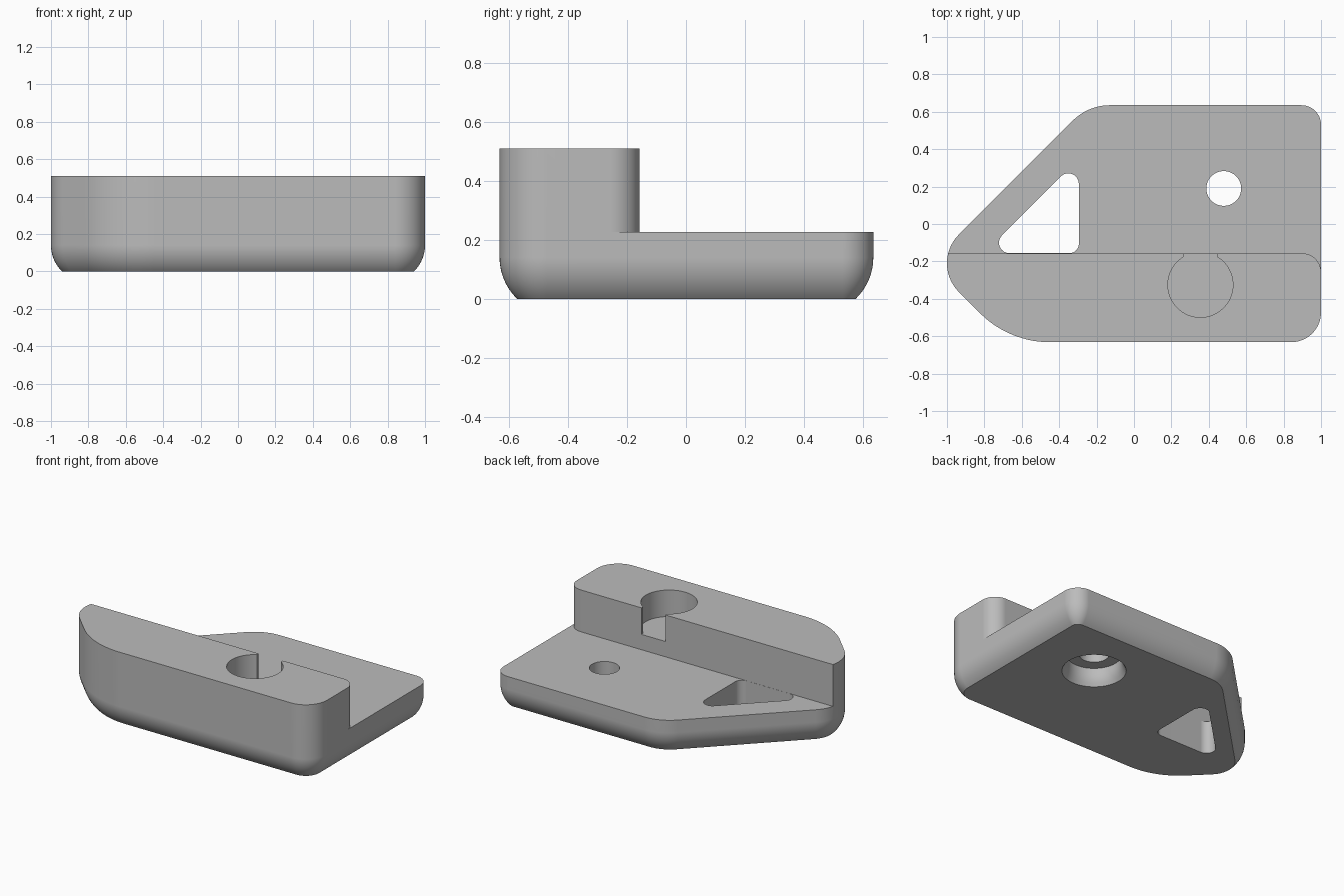
import bpy, bmesh, math
from mathutils import Vector

if "Cube" in bpy.data.objects:
    bpy.data.objects.remove(bpy.data.objects["Cube"])

STEP_Y, STEP_Z, TOP_Z = -0.157, 0.226, 0.51


def rounded(corners, inset=0.0, seg=14):
    """Counter-clockwise polygon of (x, y, radius), offset inwards, corners filleted."""
    pts = []
    n = len(corners)
    for i, (x, y, r) in enumerate(corners):
        p = Vector((x, y))
        a = (Vector(corners[i - 1][:2]) - p).normalized()
        b = (Vector(corners[(i + 1) % n][:2]) - p).normalized()
        if r == 0:
            pts.append(p)
            continue
        half = a.angle(b) / 2
        centre = p + (a + b).normalized() * (r / math.sin(half))
        start = Vector((a.y, -a.x))          # outward normal of the incoming edge
        if start.dot(centre - p) > 0:
            start = -start
        turn = math.pi - 2 * half
        a0 = math.atan2(start.y, start.x)
        for k in range(seg + 1):
            t = a0 + turn * k / seg
            pts.append(centre + Vector((math.cos(t), math.sin(t))) * (r - inset))
    return pts


def loft(name, rings):
    """Closed solid through rings given as (points, z)."""
    bm = bmesh.new()
    loops = [[bm.verts.new((p[0], p[1], z)) for p in pts] for pts, z in rings]
    n = len(loops[0])
    for lo, hi in zip(loops, loops[1:]):
        for i in range(n):
            j = (i + 1) % n
            bm.faces.new((lo[i], lo[j], hi[j], hi[i]))
    bm.faces.new(loops[0][::-1])
    bm.faces.new(loops[-1])
    bmesh.ops.recalc_face_normals(bm, faces=bm.faces)
    mesh = bpy.data.meshes.new(name)
    bm.to_mesh(mesh)
    bm.free()
    obj = bpy.data.objects.new(name, mesh)
    bpy.context.collection.objects.link(obj)
    return obj


def circle(cx, cy, r, n=64):
    return [(cx + r * math.cos(2 * math.pi * i / n),
             cy + r * math.sin(2 * math.pi * i / n)) for i in range(n)]


def cut(body, cutter):
    cutter.hide_render = True
    mod = body.modifiers.new("cut", 'BOOLEAN')
    mod.operation, mod.solver, mod.object = 'DIFFERENCE', 'EXACT', cutter
    bpy.context.view_layer.objects.active = body
    bpy.ops.object.modifier_apply(modifier=mod.name)
    bpy.data.objects.remove(cutter)


# Body: outline with a partial round along the lower edge
outline = [(1, -0.632, 0.16), (1, 0.635, 0.105), (-0.245, 0.635, 0.28),
           (-1.09, -0.21, 0.217), (-0.668, -0.632, 0.53)]
round_r, round_angle = 0.195, math.radians(46)
rings = []
for k in range(11):
    t = round_angle * (1 - k / 10)
    z = round_r * (math.sin(round_angle) - math.sin(t))
    rings.append((rounded(outline, round_r * (1 - math.cos(t))), z))
rings.append((rounded(outline), TOP_Z))
body = loft("stepped_block", rings)

# Step: removes the upper rear, leaving a rounded end on the raised part
step = [(-1.3, STEP_Y)]
for k in range(15):
    t = math.pi / 2 * (1 - k / 14)
    step.append((0.9 + 0.1 * math.cos(t), STEP_Y - 0.1 + 0.1 * math.sin(t)))
step += [(1.3, STEP_Y - 0.1), (1.3, 1), (-1.3, 1)]
cut(body, loft("step_cutter", [(step, STEP_Z), (step, 0.8)]))

# Triangular window
window = rounded([(-0.295, STEP_Y + 0.001, 0.05), (-0.295, 0.35, 0.056),
                  (-0.801, STEP_Y + 0.001, 0.056)])
cut(body, loft("window_cutter", [(window, -0.1), (window, 0.3)]))

# Screw hole with a flared recess underneath
cut(body, loft("hole_cutter", [(circle(0.48, 0.19, r), z) for r, z in (
    (0.205, -0.01), (0.198, 0), (0.186, 0.02), (0.177, 0.04), (0.172, 0.06),
    (0.17, 0.08), (0.17, 0.115), (0.093, 0.115), (0.093, 0.4))]))

# Round pocket with a slot opening to the step
px, py, pr, half_slot = 0.355, -0.325, 0.174, 0.09
gap = math.asin(half_slot / pr)
pocket = []
for k in range(65):
    t = math.pi / 2 + gap + (2 * math.pi - 2 * gap) * k / 64
    pocket.append((px + pr * math.cos(t), py + pr * math.sin(t)))
pocket += [(px + half_slot, 0), (px - half_slot, 0)]
cut(body, loft("pocket_cutter", [(pocket, 0.33), (pocket, 0.8)]))

# Material and shading
grey = bpy.data.materials.new("plain_grey")
grey.use_nodes = True
colour = (0.5, 0.5, 0.5, 1)
grey.diffuse_color = colour
grey.node_tree.nodes["Principled BSDF"].inputs["Base Color"].default_value = colour
body.data.materials.clear()
body.data.materials.append(grey)
for o in bpy.context.selected_objects:
    o.select_set(False)
body.select_set(True)
bpy.context.view_layer.objects.active = body
bpy.ops.object.shade_smooth_by_angle(angle=math.radians(30))
weighted = body.modifiers.new("even_shading", 'WEIGHTED_NORMAL')
weighted.keep_sharp = True
